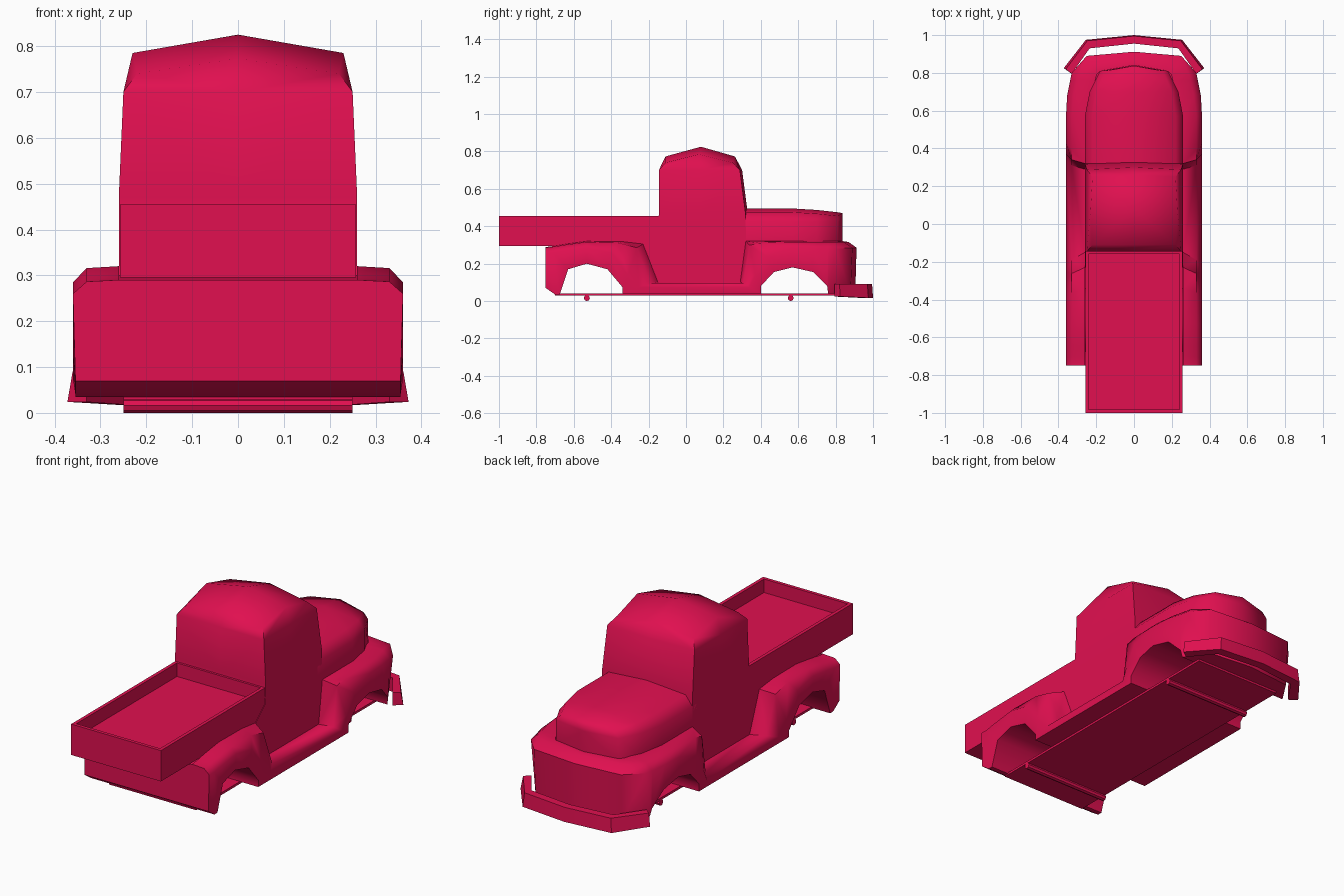
import bpy, bmesh, math

cube = bpy.data.objects.get("Cube")
if cube:
    bpy.data.objects.remove(cube, do_unlink=True)

red = bpy.data.materials.new("crimson_paint")
red.use_nodes = True
paint = (0.75, 0.005, 0.08, 1)
red.diffuse_color = paint
red.node_tree.nodes["Principled BSDF"].inputs["Base Color"].default_value = paint


def finish(name, bm, mirror=False, angle=50):
    """Clean the mesh, make the object, mirror it across x and shade it."""
    bmesh.ops.remove_doubles(bm, verts=bm.verts, dist=0.0005)
    bmesh.ops.recalc_face_normals(bm, faces=bm.faces)
    mesh = bpy.data.meshes.new(name)
    bm.to_mesh(mesh)
    bm.free()
    mesh.materials.append(red)
    obj = bpy.data.objects.new(name, mesh)
    bpy.context.collection.objects.link(obj)
    bpy.ops.object.select_all(action='DESELECT')
    obj.select_set(True)
    bpy.context.view_layer.objects.active = obj
    if mirror:
        mod = obj.modifiers.new("mirror", 'MIRROR')
        mod.use_clip = True
        bpy.ops.object.modifier_apply(modifier=mod.name)
    bpy.ops.object.shade_smooth_by_angle(angle=math.radians(angle))
    return obj


def loft(name, columns, closed=False, angle=50):
    """Skin a row of point columns for one half, then mirror it."""
    bm = bmesh.new()
    grid = [[bm.verts.new(p) for p in col] for col in columns]
    rows = len(columns[0])
    for a, b in zip(grid, grid[1:]):
        for i in range(rows if closed else rows - 1):
            j = (i + 1) % rows
            bm.faces.new((a[i], a[j], b[j], b[i]))
    if closed:
        bm.faces.new(grid[-1])
    bmesh.ops.dissolve_degenerate(bm, edges=bm.edges, dist=0.0005)
    return finish(name, bm, True, angle)


def mix(a, b, t):
    return a + (b - a) * t


# Fenders, running boards, wheel tunnels and end panels in one skin
def skirt_column(xi, yi, zi, xo, yo, zo, yl, zl):
    return [(xi, yi, zi),
            (mix(xi, xo, 0.7), mix(yi, yo, 0.4), mix(zi, zo, 0.12)),
            (xo, yo, zo),
            (xo * 0.985, yl, zl),
            (0, yl, zl)]


# inner seam y z, outer crest y z, lower edge y z
side = [
    (-.75, .29, -.75, .26, -.75, .07),
    (-.74, .29, -.74, .26, -.70, .035),
    (-.70, .295, -.71, .26, -.675, .035),
    (-.64, .305, -.65, .27, -.63, .17),
    (-.53, .32, -.53, .285, -.53, .2),
    (-.34, .318, -.40, .26, -.42, .17),
    (-.23, .305, -.31, .14, -.34, .075),
    (-.15, .10, -.25, .075, -.34, .04),
    (.29, .10, .34, .075, .40, .04),
    (.32, .32, .37, .14, .40, .08),
    (.37, .32, .43, .24, .47, .155),
    (.57, .32, .57, .285, .57, .18),
    (.68, .32, .68, .285, .68, .155),
    (.76, .32, .76, .28, .755, .08),
    (.79, .32, .80, .28, .76, .04)]
columns = []
for yi, zi, yo, zo, yl, zl in side:
    xi = .26 - .3 * max(0, yi - .58)
    xo = .36 - .2 * max(0, yo - .65)
    columns.append(skirt_column(xi, yi, zi, xo, yo, zo, yl, zl))
columns.insert(0, [(0, y, z) for x, y, z in columns[0]])
columns.append(skirt_column(.18, .81, .32, .25, .89, .285, .88, .04))
columns.append(skirt_column(0, .84, .32, 0, .912, .285, .905, .04))
loft("fender_skirt", columns, angle=55)

# Cab: rings from door sill to roof peak
def cab_ring(w, back, front, z, bow=0.012, corner=0, end=0, tuck=0):
    mid = (back + front) / 2
    return [(0, back, z - end), (w - tuck, back, z - corner), (w, mid, z),
            (w - tuck, front, z - corner), (0, front + bow, z - end)]


loft("cab", [
    cab_ring(.26, -.15, .29, .10),
    cab_ring(.26, -.23, .32, .30),
    cab_ring(.26, -.15, .32, .37),
    cab_ring(.26, -.145, .318, .47),
    cab_ring(.25, -.145, .288, .70),
    cab_ring(.23, -.11, .25, .785, corner=.045, end=.012, tuck=.01),
    [(0, .08, .825)] * 5], angle=60)

# Hood: cross-sections towards a blunt nose
hood = []
for y, w, top in ((.28, .26, .495), (.57, .26, .495), (.70, .235, .487),
                  (.81, .18, .475), (.838, 0, .47)):
    hood.append([(w, y, .30), (w, y, .425), (w * .85, y, top - .02), (0, y, top)])
loft("hood", hood, angle=60)

# Open cargo bed with a thin rim
bm = bmesh.new()
bmesh.ops.create_cube(bm, size=1)
for v in bm.verts:
    v.co = (v.co.x * .515, -.57 + v.co.y * .86, .375 + v.co.z * .16)
bm.normal_update()
top = max(bm.faces, key=lambda f: f.calc_center_median().z)
bmesh.ops.inset_region(bm, faces=[top], thickness=.025)
well = bmesh.ops.extrude_face_region(bm, geom=[top])
bmesh.ops.delete(bm, geom=[top], context='FACES_ONLY')
for v in [g for g in well["geom"] if isinstance(g, bmesh.types.BMVert)]:
    v.co.z -= .07
finish("cargo_bed", bm)

# Wrap-around front bumper, flared at the bottom edge
bumper = []
for xo, yo, xi, yi, low in ((0, 1.0, 0, .955, .017), (.255, .975, .235, .93, .017),
                            (.372, .825, .33, .795, .024)):
    bumper.append([(xo * .97, yo - .005, .09), (xo, yo, low),
                   (xi, yi, low), (xi, yi, .09)])
loft("front_bumper", bumper, closed=True, angle=30)

# Floor plate
bm = bmesh.new()
bmesh.ops.create_cube(bm, size=1)
for v in bm.verts:
    v.co = (v.co.x * .5, .05 + v.co.y * 1.5, .035 + v.co.z * .012)
finish("floor_plate", bm)

# Axles
for name, y in (("rear_axle", -.53), ("front_axle", .56)):
    bm = bmesh.new()
    bmesh.ops.create_cone(bm, cap_ends=True, segments=8, radius1=.016,
                          radius2=.016, depth=.5)
    for v in bm.verts:
        v.co = (v.co.z, y + v.co.x, .016 + v.co.y)
    finish(name, bm, angle=30)
